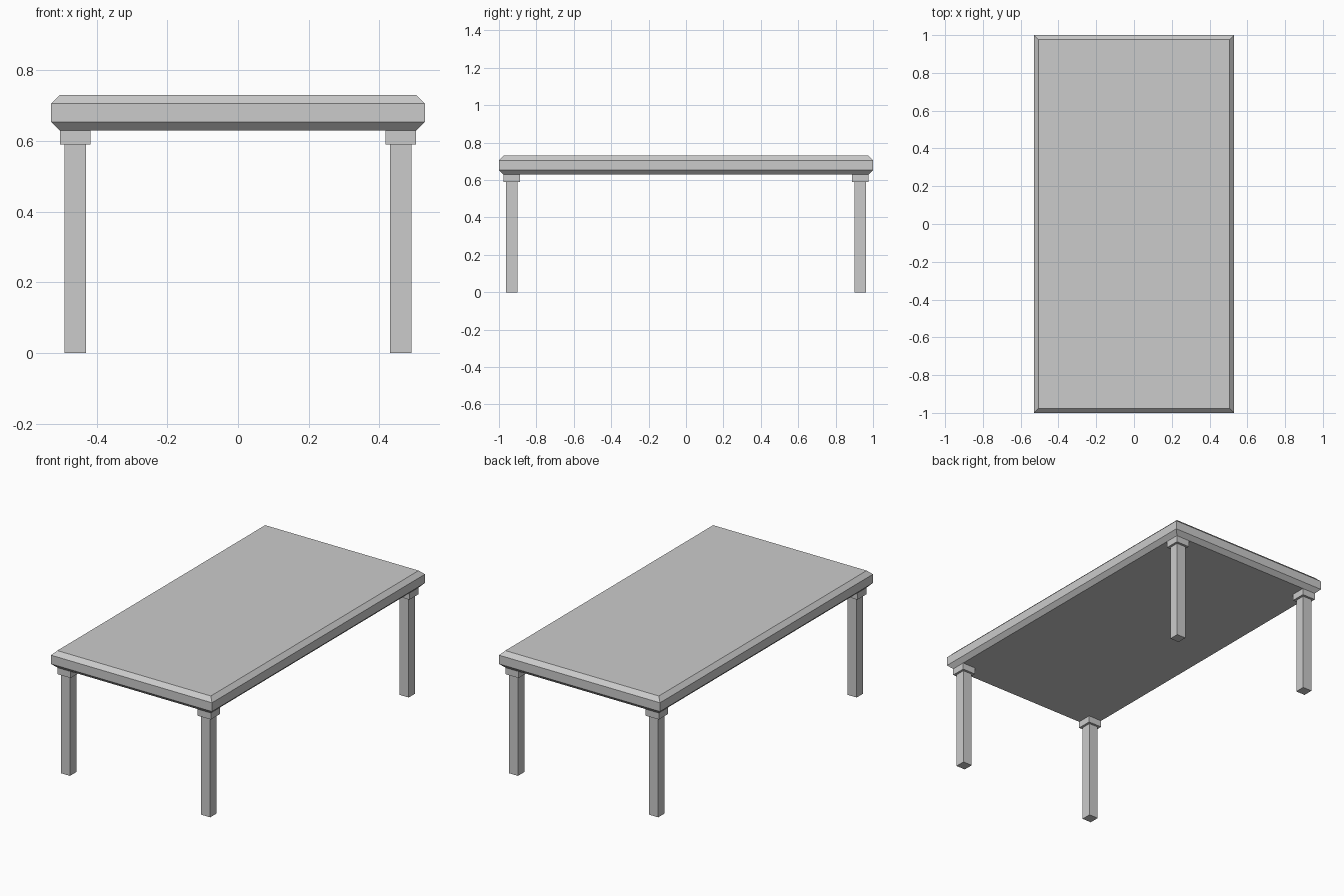
import bpy, bmesh

if "Cube" in bpy.data.objects:
    bpy.data.objects.remove(bpy.data.objects["Cube"])

HX, HY = 0.529, 1.0      # half size of the top
C = 0.0245               # chamfer width
Z0, Z1 = 0.629, 0.73     # underside and upper face of the top


def finish(name, bm):
    bmesh.ops.recalc_face_normals(bm, faces=bm.faces)
    mesh = bpy.data.meshes.new(name)
    bm.to_mesh(mesh)
    bm.free()
    obj = bpy.data.objects.new(name, mesh)
    bpy.context.collection.objects.link(obj)
    return obj


def stack(name, cx, cy, rings):
    """Loft rectangular rings (half x, half y, z) into a closed solid."""
    bm = bmesh.new()
    loops = [[bm.verts.new((cx + sx * hx, cy + sy * hy, z))
              for sx, sy in ((-1, -1), (1, -1), (1, 1), (-1, 1))]
             for hx, hy, z in rings]
    for a, b in zip(loops, loops[1:]):
        for i in range(4):
            j = (i + 1) % 4
            bm.faces.new((a[i], a[j], b[j], b[i]))
    bm.faces.new(loops[0][::-1])
    bm.faces.new(loops[-1])
    return finish(name, bm)


# Table top with chamfered upper and lower rims
stack("table_top", 0, 0, [
    (HX - C, HY - C, Z0), (HX, HY, Z0 + C),
    (HX, HY, Z1 - C), (HX - C, HY - C, Z1)])

# Four square legs, each with a wider block under the top
LEG, CAP, CAP_Z = 0.03, 0.0435, 0.59
for sx, side in ((-1, "left"), (1, "right")):
    for sy, end in ((-1, "front"), (1, "back")):
        x, y = sx * 0.461, sy * 0.932
        stack(f"{end}_{side}_leg", x, y, [(LEG, LEG, 0), (LEG, LEG, CAP_Z)])
        stack(f"{end}_{side}_leg_block", x, y, [(CAP, CAP, CAP_Z), (CAP, CAP, Z0)])
